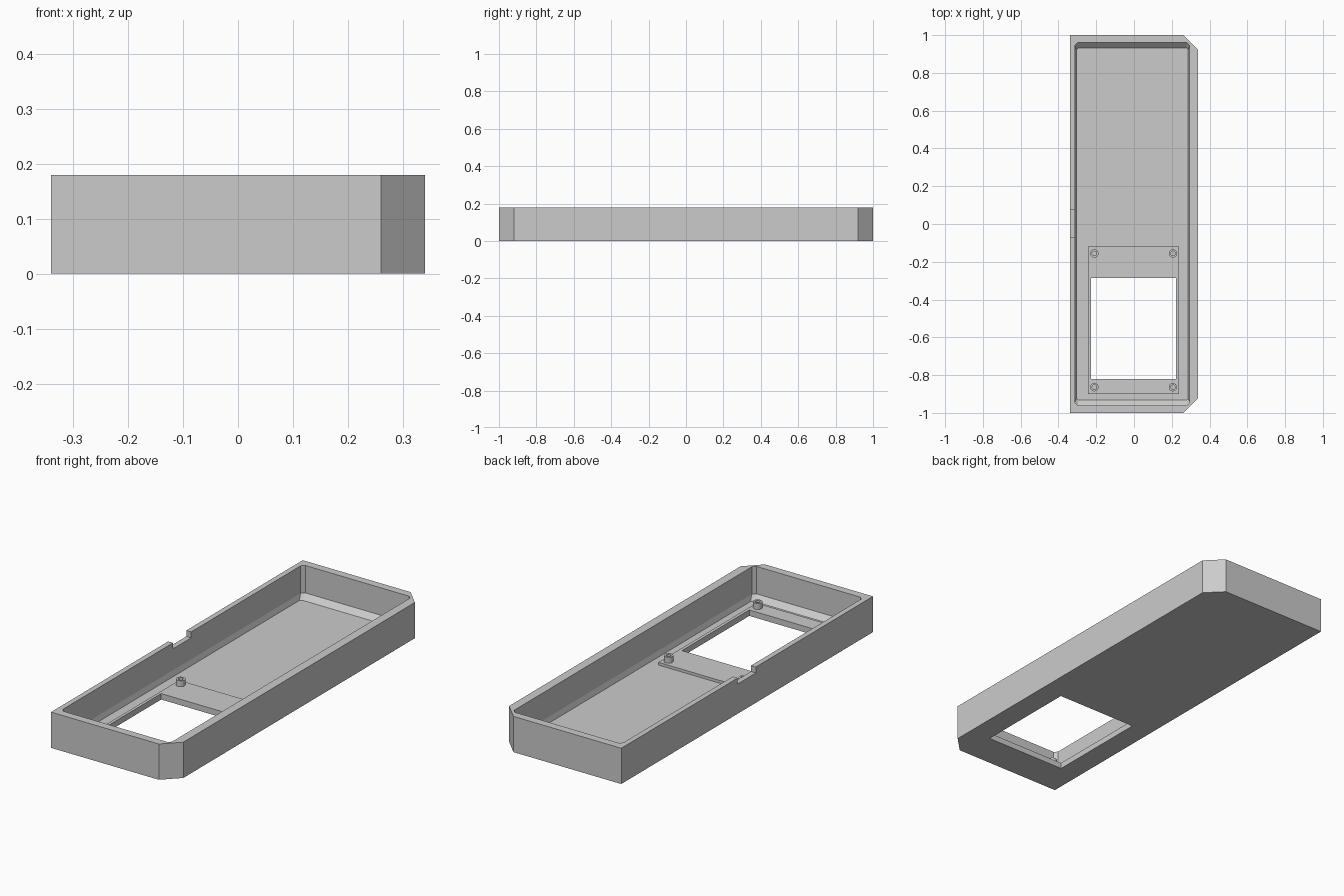
import bpy, bmesh, math

if "Cube" in bpy.data.objects:
    bpy.data.objects.remove(bpy.data.objects["Cube"], do_unlink=True)

HEIGHT, FLOOR, PLATE_TOP, POST_TOP = 0.18, 0.016, 0.03, 0.06

grey = bpy.data.materials.new("plain grey")
grey.use_nodes = True
grey.diffuse_color = (0.6, 0.6, 0.6, 1)
grey.node_tree.nodes["Principled BSDF"].inputs["Base Color"].default_value = (0.6, 0.6, 0.6, 1)


def outline(x0, x1, y, left, right):
    """Rectangle with its left and right corner pairs chamfered."""
    pts = []
    for x, s, c in ((x1, 1, right), (x0, -1, left)):
        side = [(x - s * c, -y), (x, -y + c), (x, y - c), (x - s * c, y)]
        if c == 0:
            side = [(x, -y), (x, y)]
        pts += side if s > 0 else side[::-1]
    return pts


def ring(n, r):
    return [(r * math.cos(2 * math.pi * i / n), r * math.sin(2 * math.pi * i / n))
            for i in range(n)]


def add_object(name, bm):
    bmesh.ops.recalc_face_normals(bm, faces=bm.faces)
    mesh = bpy.data.meshes.new(name)
    bm.to_mesh(mesh)
    bm.free()
    mesh.materials.append(grey)
    obj = bpy.data.objects.new(name, mesh)
    bpy.context.collection.objects.link(obj)
    return obj


def stack(name, levels):
    """Skin successive (outline, z) loops and cap both ends."""
    bm = bmesh.new()
    loops = [[bm.verts.new((x, y, z)) for x, y in pts] for pts, z in levels]
    for a, b in zip(loops, loops[1:]):
        if len(a) == len(b):
            for i in range(len(a)):
                j = (i + 1) % len(a)
                bm.faces.new((a[i], a[j], b[j], b[i]))
        else:
            # bridge loops with different corner counts
            edges = [bm.edges.get((l[i], l[i - 1])) or bm.edges.new((l[i], l[i - 1]))
                     for l in (a, b) for i in range(len(l))]
            bmesh.ops.triangle_fill(bm, use_beauty=True, edges=edges)
    bm.faces.new(loops[0])
    bm.faces.new(loops[-1])
    return add_object(name, bm)


def box(name, x0, x1, y0, y1, z0, z1):
    pts = [(x0, y0), (x1, y0), (x1, y1), (x0, y1)]
    return stack(name, [(pts, z0), (pts, z1)])


def cut(obj, cutter):
    mod = obj.modifiers.new("cut", 'BOOLEAN')
    mod.operation, mod.solver, mod.object = 'DIFFERENCE', 'EXACT', cutter
    bpy.context.view_layer.objects.active = obj
    bpy.ops.object.modifier_apply(modifier=mod.name)


# Tray: chamfered shell with a cavity that slopes into the floor
outer = outline(-0.34, 0.34, 1.0, 0, 0.08)
inner = outline(-0.313, 0.295, 0.96, 0.015, 0.015)
base = outline(-0.305, 0.287, 0.933, 0.01, 0.01)
tray = stack("tray", [(outer, 0), (outer, HEIGHT), (inner, HEIGHT),
                      (inner, 0.042), (base, FLOOR)])

# Raised mounting plate around the window
plate = box("mounting_plate", -0.243, 0.238, -0.9, -0.12, FLOOR, PLATE_TOP)

# Window opening and cable notch
window = box("window_cutter", -0.228, 0.222, -0.82, -0.285, -0.1, 0.1)
notch = box("notch_cutter", -0.4, -0.25, -0.07, 0.075, HEIGHT - 0.03, HEIGHT + 0.1)
cut(tray, window)
cut(plate, window)
cut(tray, notch)
for helper in (window, notch):
    helper.hide_render = True
    bpy.data.objects.remove(helper, do_unlink=True)

# Hollow screw posts at the plate corners
wide, hole = ring(24, 0.022), ring(24, 0.012)
for side, x in (("right", -0.21), ("left", 0.206)):
    for end, y in (("front", -0.864), ("back", -0.156)):
        post = stack(f"screw_post_{end}_{side}",
                     [(wide, FLOOR), (wide, POST_TOP), (hole, POST_TOP), (hole, PLATE_TOP)])
        post.location = (x, y, 0)
        bpy.ops.object.select_all(action='DESELECT')
        post.select_set(True)
        bpy.context.view_layer.objects.active = post
        bpy.ops.object.shade_smooth_by_angle(angle=math.radians(35))
